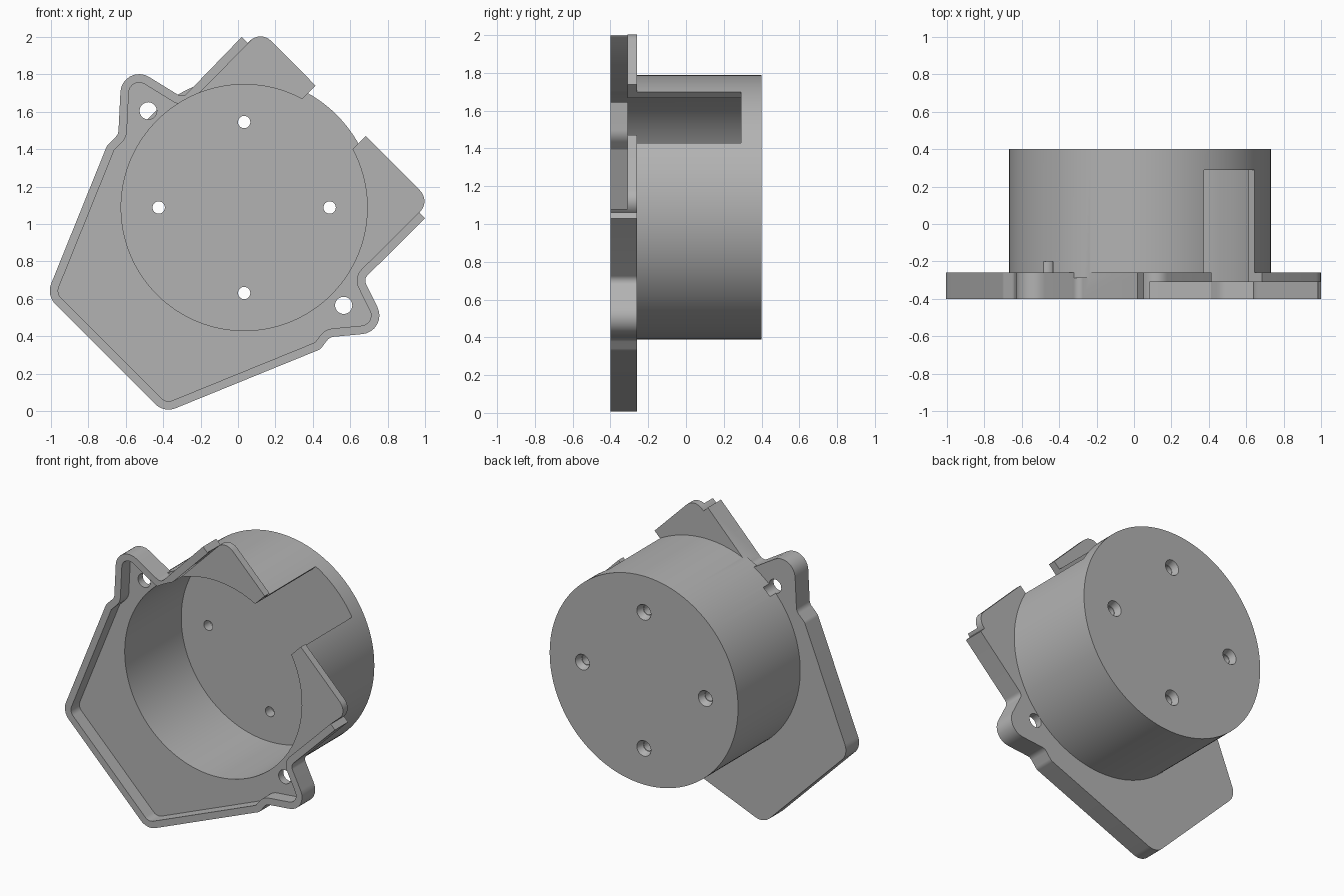
import bpy, bmesh, math
from mathutils import Vector

cube = bpy.data.objects.get("Cube")
if cube:
    bpy.data.objects.remove(cube)

CENTRE = Vector((0.033, 1.088))
CUP_R, BORE_R, SLOT_HALF = 0.70, 0.658, 0.19
FRONT, FLOOR, BACK, CUP_END, CUP_FLOOR = -0.40, -0.31, -0.26, 0.40, 0.29
WALL = 0.045

grey = bpy.data.materials.new("plain grey")
grey.use_nodes = True
grey.diffuse_color = (0.45, 0.45, 0.45, 1)
grey.node_tree.nodes["Principled BSDF"].inputs["Base Color"].default_value = (0.45, 0.45, 0.45, 1)


def circle(c, r, n):
    return [Vector((c[0] + r * math.cos(math.tau * i / n), c[1] + r * math.sin(math.tau * i / n)))
            for i in range(n)]


def turn(corners, i):
    """Incoming and outgoing directions at a corner, and the side it turns to."""
    p, q, s = (Vector(corners[(i + k) % len(corners)][:2]) for k in (-1, 0, 1))
    a, b = (q - p).normalized(), (s - q).normalized()
    return q, a, b, a.x * b.y - a.y * b.x


def rounded(corners, steps=8):
    """Fillet every (x, z, radius) corner with an arc."""
    pts = []
    for i, corner in enumerate(corners):
        q, a, b, side = turn(corners, i)
        r = corner[2]
        if r <= 0:
            pts.append(q)
            continue
        angle = math.acos(max(-1, min(1, a.dot(b))))
        start = q - a * r * math.tan(angle / 2)
        sign = 1 if side > 0 else -1
        normal = Vector((-a.y, a.x)) * sign
        for k in range(steps + 1):
            t = angle * k / steps
            pts.append(start + a * r * math.sin(t) + normal * r * (1 - math.cos(t)))
    return pts


def inset(corners, d):
    """Offset a counter-clockwise cornered outline inwards, keeping fillets concentric."""
    out = []
    for i, corner in enumerate(corners):
        q, a, b, side = turn(corners, i)
        na, nb = Vector((-a.y, a.x)), Vector((-b.y, b.x))
        p = q + (na + nb) * d / (1 + na.dot(nb))
        r = corner[2] + (-d if side > 0 else d) if corner[2] else 0
        out.append((p.x, p.y, max(r, 0)))
    return out


def prism(name, pts, y0, y1, end_scale=None, bevel=0):
    """Extrude an outline from y0 to y1, optionally tapered or rounded at the far end."""
    bm = bmesh.new()
    mid = sum(pts, Vector((0, 0))) / len(pts)
    s = end_scale or 1
    near = [bm.verts.new((p.x, y0, p.y)) for p in pts]
    far = [bm.verts.new((mid.x + (p.x - mid.x) * s, y1, mid.y + (p.y - mid.y) * s)) for p in pts]
    bm.faces.new(near)
    end = bm.faces.new(far[::-1])
    for i in range(len(pts)):
        j = (i + 1) % len(pts)
        bm.faces.new((near[i], far[i], far[j], near[j]))
    if bevel:
        bmesh.ops.bevel(bm, geom=list(end.edges), offset=bevel, segments=3,
                        profile=0.5, affect='EDGES')
    bmesh.ops.recalc_face_normals(bm, faces=bm.faces)
    mesh = bpy.data.meshes.new(name)
    bm.to_mesh(mesh)
    bm.free()
    mesh.materials.append(grey)
    obj = bpy.data.objects.new(name, mesh)
    bpy.context.collection.objects.link(obj)
    return obj


def combine(target, tool, operation):
    tool.hide_render = True
    bpy.context.view_layer.objects.active = target
    mod = target.modifiers.new(operation, 'BOOLEAN')
    mod.operation, mod.solver, mod.object = operation, 'EXACT', tool
    bpy.ops.object.modifier_apply(modifier=mod.name)
    bpy.data.objects.remove(tool)


# Walled edge of the flange, counter-clockwise from the upper end to the right end
walled = [
    (0.02, 2.00, 0), (-0.295, 1.675, 0.04), (-0.62, 1.875, 0.10), (-0.64, 1.48, 0.05),
    (-0.70, 1.42, 0.05), (-1.024, 0.619, 0.10), (-0.395, -0.01, 0.10), (0.44, 0.33, 0.05),
    (0.49, 0.395, 0.05), (0.81, 0.425, 0.10), (0.672, 0.705, 0.04), (1.0, 1.03, 0)]
# Open side, where the floor plate has rounded corners and no wall
open_side = [(0.97, 1.062, 0), (1.03, 1.122, 0.08), (0.12, 2.036, 0.08), (0.052, 1.968, 0)]
flange = prism("flange_housing", rounded(walled + open_side), FRONT, BACK)

# Cup behind the flange
combine(flange, prism("cup", circle(CENTRE, CUP_R, 128), -0.29, CUP_END, bevel=0.018), 'UNION')

# Shallow pocket that leaves the wall standing, running out past the open side
run_out = [(1.5, 1.53, 0), (0.52, 2.50, 0)]
pocket = walled[1:-1] + run_out
combine(flange, prism("pocket_cutter", rounded(inset(pocket, WALL)), FRONT - 0.1, FLOOR), 'DIFFERENCE')

# Bore and diagonal cable slot as one keyhole outline
half = math.asin(SLOT_HALF / BORE_R)
along, across = Vector((1, 1)).normalized(), Vector((-1, 1)).normalized()
keyhole = []
for i in range(113):
    t = math.pi / 4 + half + (math.tau - 2 * half) * i / 112
    keyhole.append(CENTRE + Vector((math.cos(t), math.sin(t))) * BORE_R)
keyhole += [CENTRE + along * 1.5 + across * SLOT_HALF * s for s in (-1, 1)]
combine(flange, prism("bore_cutter", keyhole, FRONT - 0.1, CUP_FLOOR), 'DIFFERENCE')

# Mounting holes in the two ears, just grazing the cup
for ear in ((-0.48, 1.605), (0.565, 0.565)):
    combine(flange, prism("ear_hole", circle(ear, 0.046, 32), FRONT - 0.1, -0.20), 'DIFFERENCE')

# Four screw holes in the cup base, countersunk from behind
for c in circle(CENTRE, 0.457, 4):
    combine(flange, prism("screw_hole", circle(c, 0.033, 24), 0.2, 0.5), 'DIFFERENCE')
    combine(flange, prism("countersink", circle(c, 0.036, 24), CUP_END - 0.045, CUP_END + 0.005,
                          end_scale=1.5), 'DIFFERENCE')

bpy.ops.object.select_all(action='DESELECT')
flange.select_set(True)
bpy.context.view_layer.objects.active = flange
bpy.ops.object.shade_smooth_by_angle(angle=math.radians(30))
